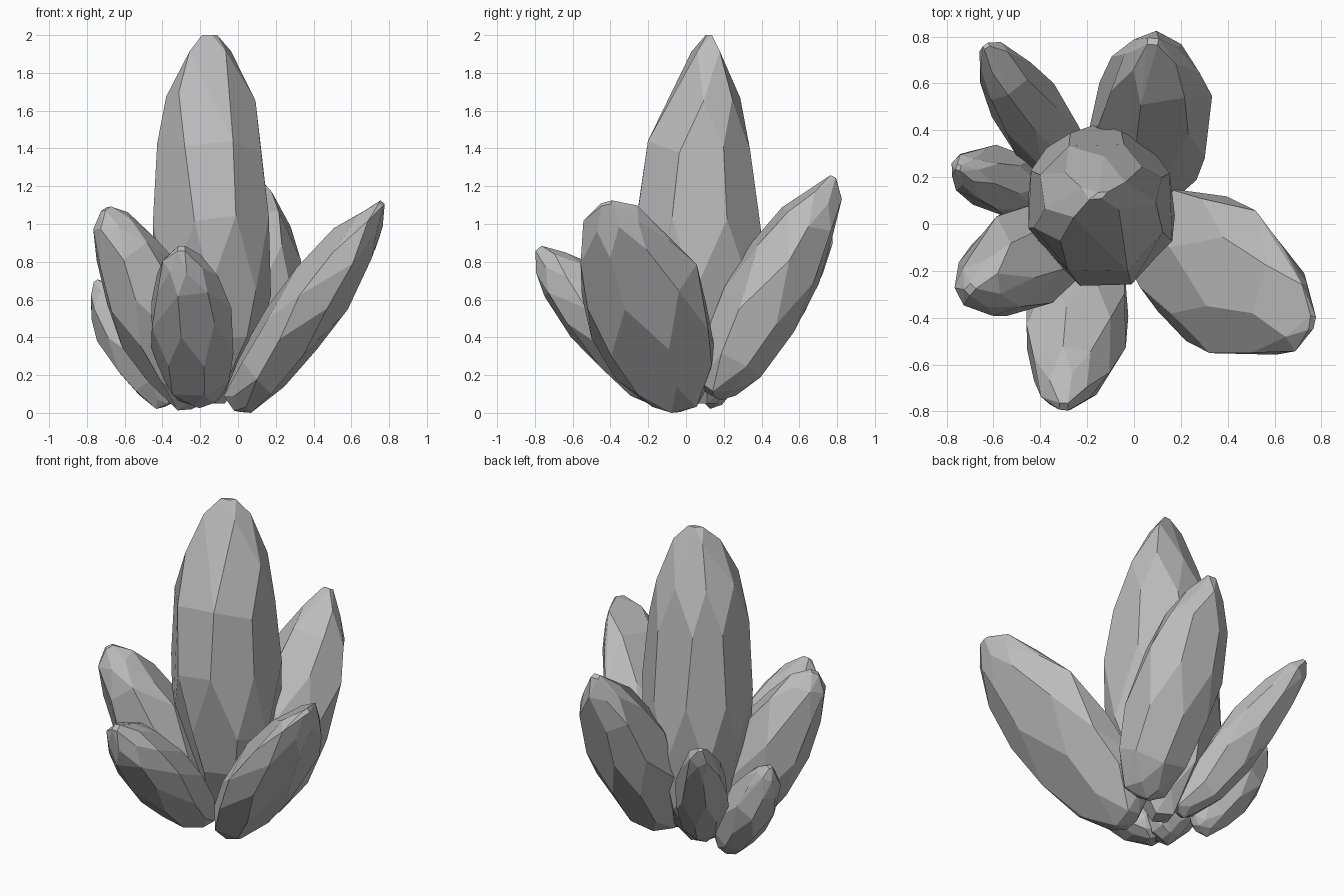
import bpy, bmesh, math, random
from mathutils import Vector

if "Cube" in bpy.data.objects:
    bpy.data.objects.remove(bpy.data.objects["Cube"])

grey = bpy.data.materials.new("stone grey")
grey.diffuse_color = (0.5, 0.5, 0.5, 1)
grey.use_nodes = True
grey.node_tree.nodes["Principled BSDF"].inputs["Base Color"].default_value = grey.diffuse_color

# Spindle outline: (position along axis, relative radius)
PROFILE = [(0, .22), (.04, .5), (.18, .83), (.38, 1), (.6, 1),
           (.79, .77), (.92, .46), (1, .12)]


def crystal(name, base, tip, width, depth, side, seed, sides=7, profile=PROFILE, wedge=0.1, bend=(0, 0, 0)):
    """Faceted convex shard from base to tip; 'side' is its wide direction,
    'wedge' flattens the depth toward the tip, 'bend' shifts the upper middle."""
    rnd = random.Random(seed)
    base, tip, bend = Vector(base), Vector(tip), Vector(bend)
    axis = (tip - base).normalized()
    u = Vector(side)
    u = (u - axis * u.dot(axis)).normalized()
    v = axis.cross(u)
    bm = bmesh.new()
    for i, (t, r) in enumerate(profile):
        inner = 0 < i < len(profile) - 1
        n = sides if inner else 4
        shift = (i // 2 % 2) * .5
        d = depth * (1 - wedge * t ** 5)
        centre = bend * math.sin(math.pi * t ** 1.8)
        for k in range(n):
            a = (k + shift + rnd.uniform(-.12, .12)) * math.tau / n
            q = r * rnd.uniform(1.0, 1.07)
            jt = rnd.uniform(-.025, .025) if inner else 0
            p = base.lerp(tip, t + jt) + centre + u * math.cos(a) * width * q + v * math.sin(a) * d * q
            p.z = max(p.z, 0)
            bm.verts.new(p)
    res = bmesh.ops.convex_hull(bm, input=bm.verts)
    inside = {g for g in res["geom_interior"] + res["geom_unused"] if isinstance(g, bmesh.types.BMVert)}
    bmesh.ops.delete(bm, geom=list(inside), context="VERTS")
    # merge near-flat triangles into broad facets
    bmesh.ops.dissolve_limit(bm, angle_limit=math.radians(11), verts=bm.verts, edges=bm.edges)
    bmesh.ops.recalc_face_normals(bm, faces=bm.faces)
    me = bpy.data.meshes.new(name)
    bm.to_mesh(me)
    bm.free()
    me.materials.append(grey)
    ob = bpy.data.objects.new(name, me)
    bpy.context.collection.objects.link(ob)


# Tall central shard with a ridge-like top
MAIN = [(0, .2), (.06, .42), (.16, .72), (.3, .95), (.5, 1), (.7, .93),
        (.84, .77), (.94, .45), (1, .14)]
crystal("main_crystal", (-.13, .095, .05), (-.15, .12, 2.0), .305, .35, (.93, .37, 0), 3, 8, MAIN, .7, (0, -.045, 0))

# Leaning shards around it
crystal("right_front_crystal", (-.01, -.02, .03), (.76, -.42, 1.11), .32, .175, (.15, .98, .2), 5)
crystal("back_crystal", (.06, .14, .09), (.08, .78, 1.25), .25, .215, (1, 0, 0), 7)
crystal("back_left_crystal", (-.22, .14, .08), (-.63, .76, .97), .15, .14, (.8, .5, 0), 11)
crystal("left_crystal", (-.36, .13, .05), (-.75, .24, .7), .135, .15, (.25, 1, 0), 13, bend=(-.015, 0, 0))
crystal("left_front_crystal", (-.22, -.02, .04), (-.7, -.28, 1.08), .215, .215, (1, -1, 0), 17, wedge=-.1)
crystal("front_crystal", (-.2, -.07, .05), (-.3, -.78, .87), .22, .17, (1, 0, 0), 19, wedge=-.3)
